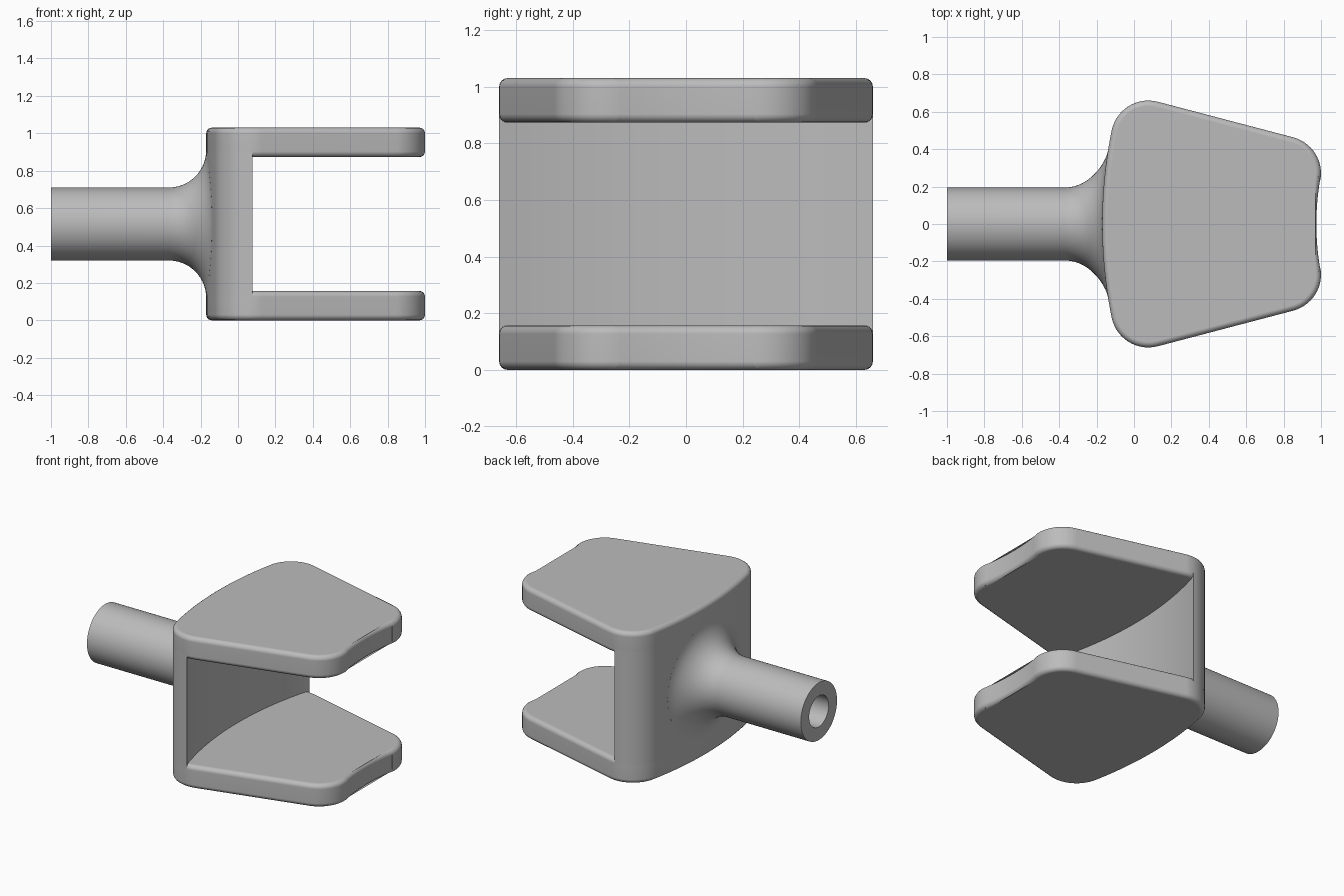
import bpy
import bmesh
from math import sin, cos, pi, radians

if "Cube" in bpy.data.objects:
    bpy.data.objects.remove(bpy.data.objects["Cube"], do_unlink=True)

HEIGHT, PLATE, EDGE = 1.03, 0.157, 0.03
AXIS_Z = HEIGHT / 2

grey = bpy.data.materials.new("plain grey")
grey.use_nodes = True
colour = (0.5, 0.5, 0.5, 1)
grey.diffuse_color = colour
grey.node_tree.nodes["Principled BSDF"].inputs["Base Color"].default_value = colour


def arc(cx, cy, r, start, end, steps):
    """Points along an arc, angles in degrees."""
    angles = [radians(start + (end - start) * i / steps) for i in range(steps + 1)]
    return [(cx + r * cos(a), cy + r * sin(a)) for a in angles]


def mirrored(half):
    """Close a half outline that starts and ends on the x axis."""
    return half + [(x, -y) for x, y in reversed(half[1:-1])]


def without_doubles(points):
    out = []
    for p in points:
        if not out or abs(p[0] - out[-1][0]) + abs(p[1] - out[-1][1]) > 1e-3:
            out.append(p)
    return out


def finish(name, bm):
    bmesh.ops.recalc_face_normals(bm, faces=bm.faces[:])
    mesh = bpy.data.meshes.new(name)
    bm.to_mesh(mesh)
    bm.free()
    mesh.materials.append(grey)
    obj = bpy.data.objects.new(name, mesh)
    bpy.context.collection.objects.link(obj)
    bpy.ops.object.select_all(action='DESELECT')
    obj.select_set(True)
    bpy.context.view_layer.objects.active = obj
    bpy.ops.object.shade_smooth_by_angle(angle=radians(35))
    normals = obj.modifiers.new("even_shading", 'WEIGHTED_NORMAL')
    normals.keep_sharp = True
    return obj


def prism(name, outline, z0, z1, bevel=0):
    bm = bmesh.new()
    base = bm.faces.new([bm.verts.new((x, y, z0)) for x, y in outline])
    top = bmesh.ops.extrude_face_region(bm, geom=[base], use_keep_orig=True)
    for v in top["geom"]:
        if isinstance(v, bmesh.types.BMVert):
            v.co.z = z1
    bmesh.ops.recalc_face_normals(bm, faces=bm.faces[:])
    if bevel:
        rims = [e for e in bm.edges if abs(e.verts[0].co.z - e.verts[1].co.z) < 1e-5]
        bmesh.ops.bevel(bm, geom=rims, offset=bevel, segments=4, profile=0.5,
                        affect='EDGES', clamp_overlap=False)
    return finish(name, bm)


# Shared outline pieces: bulged back, rounded corners, hollow tip
back = arc(2.33, 0, 2.5, 180, 168.46, 10)
wide_corner = arc(0.0765, 0.46, 0.2, 168.46, 75.3, 14)
tip_corner = arc(0.8, 0.27, 0.2, 75.3, -9.73, 14)
hollow = arc(2.375, 0, 1.4, 170.27, 180, 8)
plate_outline = mirrored(without_doubles(back + wide_corner + tip_corner + hollow))

# Two fork plates with softened rims
prism("lower_plate", plate_outline, 0, PLATE, EDGE)
prism("upper_plate", plate_outline, HEIGHT - PLATE, HEIGHT, EDGE)

# Curved wall joining the plates
inner = arc(2.33, 0, 2.348, 163.68, 180, 14)
outer = back + arc(0.0765, 0.46, 0.2, 168.46, 90, 12)
wall_outline = mirrored(without_doubles(outer + inner))
prism("joining_wall", wall_outline, PLATE - EDGE, HEIGHT - PLATE + EDGE)

# Hollow shaft flaring into the wall: (x, radius, how far it follows the wall curve)
profile = [(-0.4, 0.105, 0), (-1, 0.105, 0), (-1, 0.195, 0)]
for i in range(15):
    a = pi / 2 * i / 14
    profile.append((-0.37 + 0.2 * sin(a), 0.395 - 0.2 * cos(a), sin(a) ** 4))
profile.append((-0.14, 0.39, 1))

SIDES = 64
bm = bmesh.new()
rings = []
for x, r, follow in profile:
    ring = []
    for i in range(SIDES):
        a = 2 * pi * i / SIDES
        y = r * cos(a)
        ring.append(bm.verts.new((x + follow * y * y / 5, y, AXIS_Z + r * sin(a))))
    rings.append(ring)
for p, q in zip(rings, rings[1:]):
    for i in range(SIDES):
        j = (i + 1) % SIDES
        bm.faces.new((p[i], p[j], q[j], q[i]))
bm.faces.new(rings[0])
bm.faces.new(rings[-1])
finish("hollow_shaft", bm)
